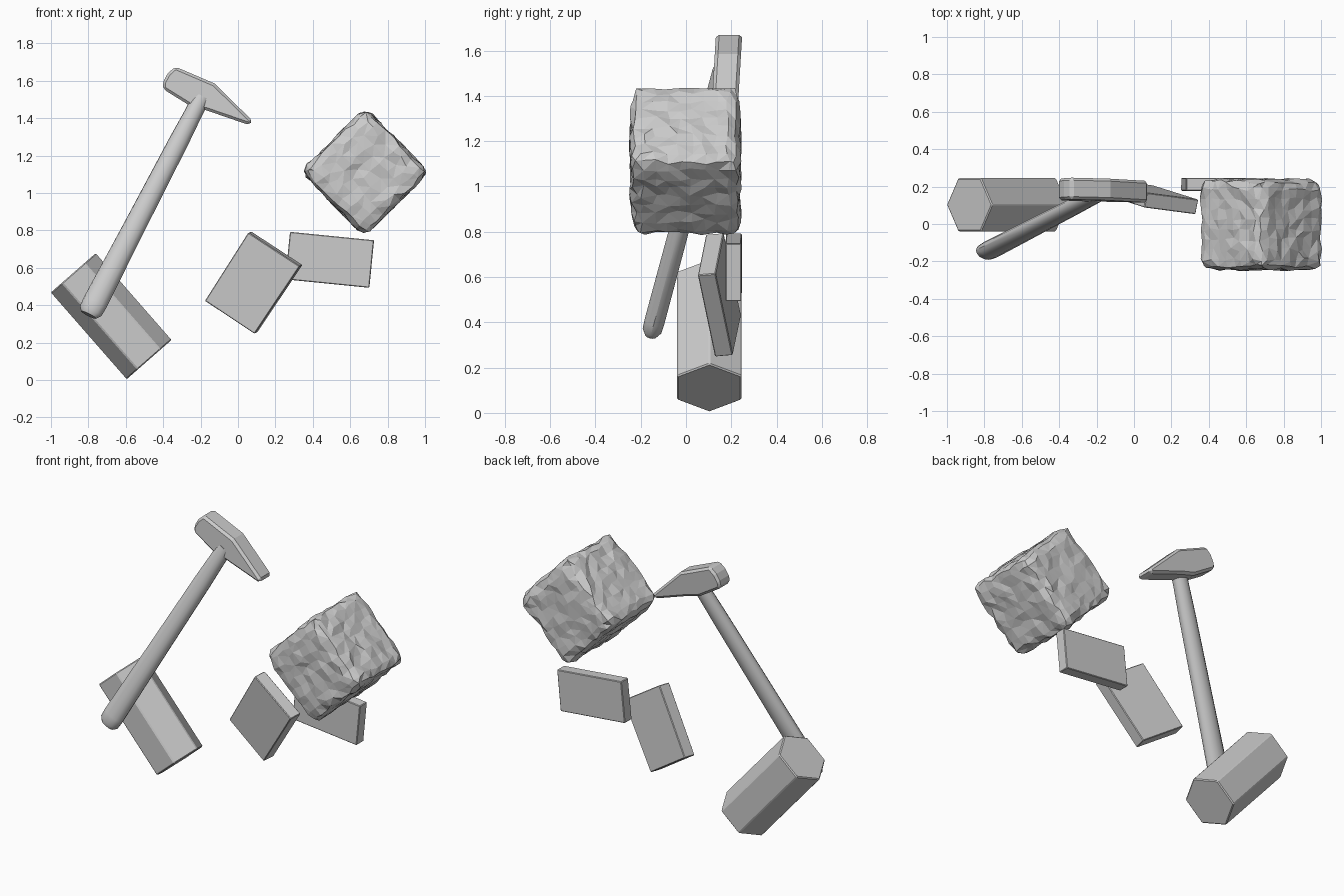
import bpy, bmesh, math, random
from mathutils import Vector, Matrix

if "Cube" in bpy.data.objects:
    bpy.data.objects.remove(bpy.data.objects["Cube"])

random.seed(4)


def make_object(name, bm, smooth=None, bevel=0):
    bmesh.ops.recalc_face_normals(bm, faces=bm.faces)
    me = bpy.data.meshes.new(name)
    bm.to_mesh(me)
    bm.free()
    ob = bpy.data.objects.new(name, me)
    bpy.context.collection.objects.link(ob)
    if bevel:
        m = ob.modifiers.new("Bevel", 'BEVEL')
        m.width, m.segments = bevel, 1
    if smooth:
        bpy.ops.object.select_all(action='DESELECT')
        ob.select_set(True)
        bpy.context.view_layer.objects.active = ob
        bpy.ops.object.shade_smooth_by_angle(angle=math.radians(smooth))
    return ob


def loft(name, rings, **kw):
    """Skin between matching rings of points and cap both ends."""
    bm = bmesh.new()
    vs = [[bm.verts.new(p) for p in r] for r in rings]
    n = len(rings[0])
    for a, b in zip(vs, vs[1:]):
        for i in range(n):
            bm.faces.new((a[i], a[(i + 1) % n], b[(i + 1) % n], b[i]))
    bm.faces.new(vs[0])
    bm.faces.new(vs[-1])
    return make_object(name, bm, **kw)


def oval(center, u, v, ru, rv, n, phase=0):
    return [center + u * ru * math.cos(2 * math.pi * i / n + phase)
            + v * rv * math.sin(2 * math.pi * i / n + phase) for i in range(n)]


def slab(name, corners, thickness):
    front = [Vector(c) for c in corners]
    n = (front[1] - front[0]).cross(front[3] - front[0]).normalized()
    if n.y < 0:
        n = -n
    return loft(name, [front, [p + n * thickness for p in front]], bevel=0.004)


# Rough stone block: rounded cube with uneven facets
bm = bmesh.new()
bmesh.ops.create_cube(bm, size=2)
bmesh.ops.subdivide_edges(bm, edges=bm.edges[:], cuts=8, use_grid_fill=True)
half, radius = 0.243, 0.05
inner = half - radius
turn = Matrix.Rotation(math.radians(46), 3, 'Y')
for v in bm.verts:
    p = v.co * half
    c = Vector([max(-inner, min(inner, q)) for q in p])
    d = (p - c).normalized()
    slide = Vector([random.uniform(-.012, .012) for _ in range(3)])
    slide -= d * slide.dot(d)
    p = c + d * (radius + random.uniform(-.011, .006)) + slide
    v.co = turn @ p + Vector((0.678, -0.002, 1.113))
bmesh.ops.triangulate(bm, faces=bm.faces[:])
make_object("stone_block", bm)

# Hexagonal bar
axis = Vector((0.405, 0, -0.463)).normalized()
side = Vector((-axis.z, 0, axis.x))
mid = Vector((-0.678, 0.103, 0.341))
loft("hexagonal_bar",
     [oval(mid + axis * t, side, Vector((0, 1, 0)), 0.162, 0.164, 6) for t in (-0.308, 0.308)],
     bevel=0.006)

# Hammer handle: tapered oval shaft with rounded butt
butt, top = Vector((-0.795, -0.152, 0.355)), Vector((-0.195, 0.158, 1.51))
d = (top - butt).normalized()
v = d.cross(Vector((1, 0, 0))).normalized()
u = v.cross(d)
u, v = (u, v) if abs(u.x) > abs(v.x) else (v, u)
rings = [oval(butt.lerp(top, t), u, v, ru, rv, 14) for t, ru, rv in
         ((-0.006, .045, .030), (0.012, .064, .044), (0.05, .067, .046),
          (0.4, .059, .045), (0.8, .053, .043), (0.93, .048, .042), (1, .048, .042))]
loft("hammer_handle", rings, smooth=35)

# Hammer head: side profile with square face and wedge-shaped peen
profile = ((-.335, 1.675), (-.375, 1.64), (-.403, 1.59), (-.400, 1.555), (-.255, 1.465),
           (-.17, 1.442), (.06, 1.363), (.078, 1.385), (.0, 1.462), (-.125, 1.585))
loft("hammer_head",
     [[Vector((x, y + (z - 1.5) * 0.06, z)) for x, z in profile] for y in (0.122, 0.238)],
     bevel=0.015)

# Flat slabs
slab("leaning_slab", ((.055, .088, .788), (.33, .052, .608), (.088, .128, .247), (-.177, .165, .423)), 0.08)
slab("back_slab", ((.278, .177, .792), (.727, .174, .747), (.702, .174, .493), (.252, .177, .538)), 0.07)
